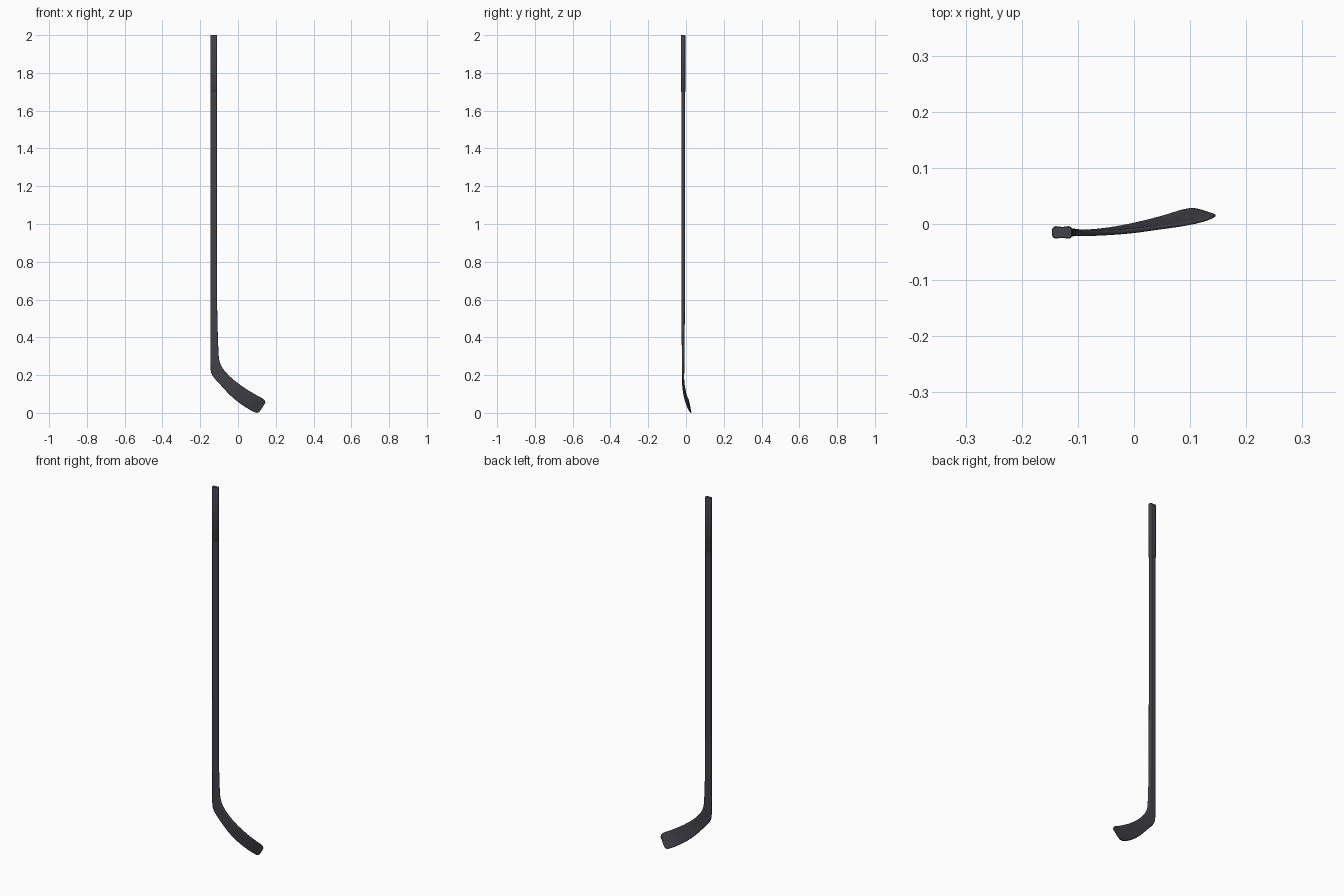
import bpy, bmesh
from math import sin, cos, pi
from mathutils import Vector

if "Cube" in bpy.data.objects:
    bpy.data.objects.remove(bpy.data.objects["Cube"])

mat = bpy.data.materials.new("dark_carbon")
mat.diffuse_color = (0.055, 0.055, 0.065, 1)
mat.use_nodes = True
mat.node_tree.nodes["Principled BSDF"].inputs["Base Color"].default_value = mat.diffuse_color


def profile(hw, ht, pinch):
    """Rounded rectangle with slightly hollow long sides."""
    r = min(0.007, ht * 0.9)
    pts = []
    for k, (sx, sy) in enumerate([(1, 1), (-1, 1), (-1, -1), (1, -1)]):
        for i in range(5):
            a = (k + i / 4) * pi / 2
            pts.append((sx * (hw - r) + r * cos(a), sy * (ht - r) + r * sin(a)))
        if k in (0, 2):
            for f in (0.75, 0.5, 0.25, 0, -0.25, -0.5, -0.75):
                pts.append((sx * f * (hw - r), sy * (ht - pinch * (1 - f * f))))
    return pts


def loft(name, secs):
    """Skin sections: edge A xyz, edge B xyz, half thickness, pinch."""
    bm = bmesh.new()
    A = [Vector(s[0:3]) for s in secs]
    B = [Vector(s[3:6]) for s in secs]
    C = [(a + b) / 2 for a, b in zip(A, B)]
    rings = []
    for i, s in enumerate(secs):
        t = C[min(i + 1, len(C) - 1)] - C[max(i - 1, 0)]
        u = (B[i] - A[i]).normalized()
        v = u.cross(t).normalized()
        hw = (B[i] - A[i]).length / 2
        rings.append([bm.verts.new(C[i] + u * p + v * q)
                      for p, q in profile(hw, s[6], s[7])])
    n = len(rings[0])
    for r0, r1 in zip(rings, rings[1:]):
        for j in range(n):
            k = (j + 1) % n
            bm.faces.new((r0[j], r0[k], r1[k], r1[j]))
    bm.faces.new(rings[0])
    bm.faces.new(rings[-1])
    bmesh.ops.recalc_face_normals(bm, faces=bm.faces)
    me = bpy.data.meshes.new(name)
    bm.to_mesh(me)
    bm.free()
    ob = bpy.data.objects.new(name, me)
    bpy.context.collection.objects.link(ob)
    me.materials.append(mat)
    bpy.ops.object.select_all(action='DESELECT')
    ob.select_set(True)
    bpy.context.view_layer.objects.active = ob
    bpy.ops.object.shade_smooth_by_angle(angle=0.7)


def spline(keys, steps):
    """Catmull-Rom interpolation of section keys."""
    out = []
    for i in range(len(keys) - 1):
        p = [keys[max(0, min(len(keys) - 1, i + d))] for d in (-1, 0, 1, 2)]
        for s in range(steps):
            t = s / steps
            out.append([0.5 * (2 * b + (c - a) * t + (2*a - 5*b + 4*c - d) * t * t
                               + (3*b - a - 3*c + d) * t ** 3)
                        for a, b, c, d in zip(*p)])
    return out + [keys[-1]]


def straight(z, x0=-0.145, x1=-0.111, ht=0.0095, pinch=0.001):
    return [x0, -0.015, z, x1, -0.015, z, ht, pinch]


# Grip sleeve
loft("grip", [straight(z, -0.146 + e, -0.110 - e, 0.0112 - e, 0.0012)
              for z, e in ((2.0, 0.001), (1.998, 0), (1.702, 0), (1.7, 0.001))])

# Shaft running into the bent heel and curved blade
blade = [
    straight(0.55, -0.146, -0.110, 0.009, 0.001),
    straight(0.42, -0.146, -0.107, 0.008, 0.0005),
    [-0.146, -0.015, 0.30, -0.103, -0.015, 0.32, 0.007, 0],
    [-0.145, -0.015, 0.23, -0.098, -0.015, 0.275, 0.0062, 0],
    [-0.132, -0.015, 0.193, -0.082, -0.016, 0.238, 0.0056, 0],
    [-0.090, -0.015, 0.145, -0.045, -0.015, 0.195, 0.005, 0],
    [-0.045, -0.010, 0.097, 0.000, -0.012, 0.157, 0.0045, 0],
    [0.000, -0.001, 0.058, 0.041, -0.007, 0.128, 0.004, 0],
    [0.050, 0.012, 0.024, 0.087, -0.001, 0.100, 0.0037, 0],
    [0.085, 0.023, 0.005, 0.122, 0.006, 0.081, 0.0033, 0],
    [0.105, 0.026, 0.001, 0.139, 0.012, 0.069, 0.003, 0],
    [0.121, 0.023, 0.015, 0.145, 0.015, 0.054, 0.0025, 0],
]
loft("shaft_and_blade", [straight(z) for z in (1.99, 1.7, 1.3, 0.9)] + spline(blade, 5))
